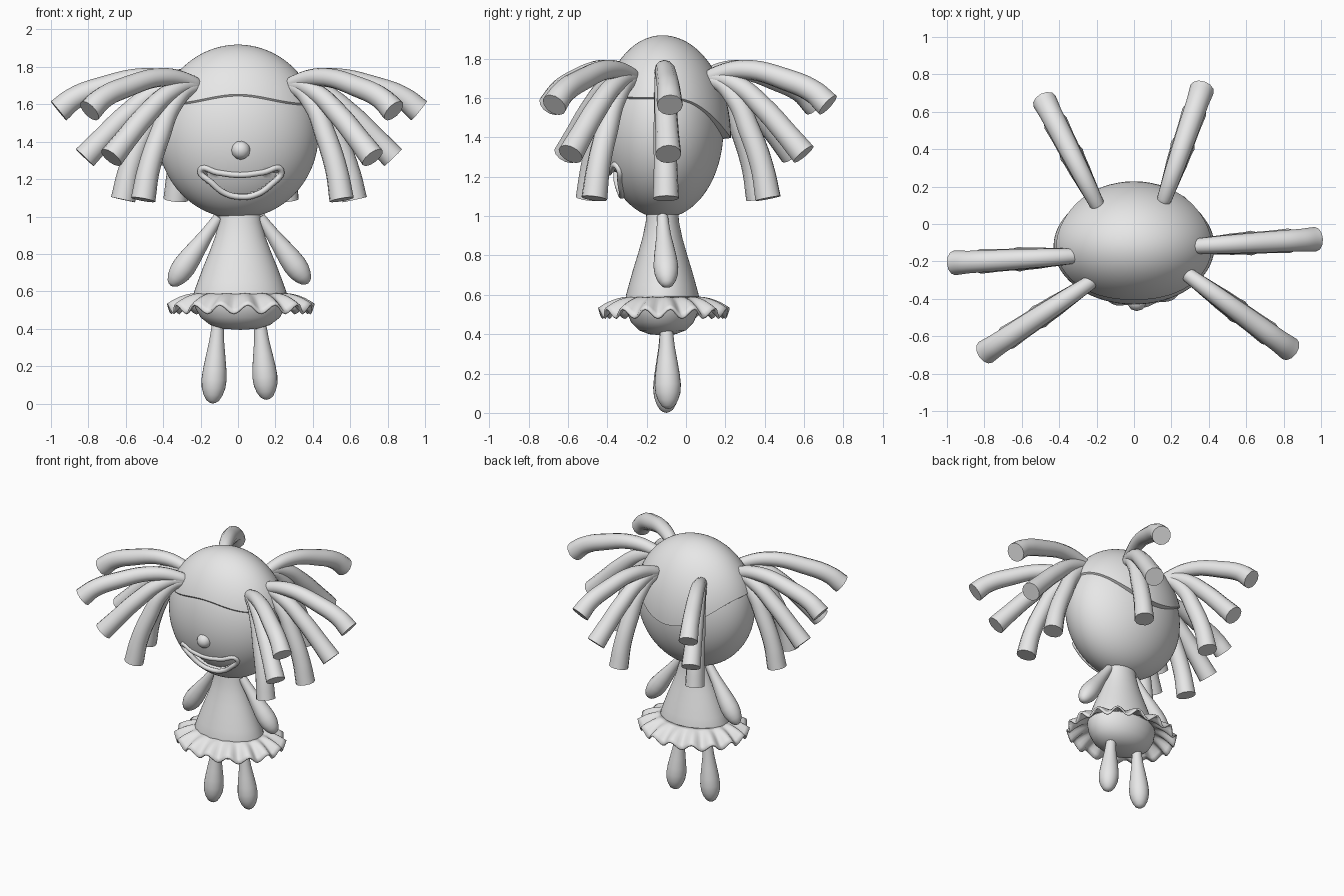
import bpy, bmesh
from math import sin, cos, pi, sqrt, acos
from mathutils import Vector

if "Cube" in bpy.data.objects:
    bpy.data.objects.remove(bpy.data.objects["Cube"])

GREY = (0.8, 0.8, 0.8, 1)
mat = bpy.data.materials.new("plain_grey")
mat.use_nodes = True
mat.diffuse_color = GREY
mat.node_tree.nodes["Principled BSDF"].inputs["Base Color"].default_value = GREY

HEAD = Vector((0.0, -0.12, 1.44))
RX, RY, UP, DOWN = 0.43, 0.31, 0.465, 0.45


def finish(ob, angle=0.8):
    """Give the object its colour and smooth shading."""
    ob.data.materials.clear()
    ob.data.materials.append(mat)
    bpy.ops.object.select_all(action="DESELECT")
    bpy.context.view_layer.objects.active = ob
    ob.select_set(True)
    bpy.ops.object.shade_smooth_by_angle(angle=angle)
    return ob


def surface(name, nu, nv, point):
    """Closed band of quads: point(angle, v) with v from 0 to 1."""
    bm = bmesh.new()
    rows = [[bm.verts.new(point(2 * pi * i / nu, j / nv)) for i in range(nu)]
            for j in range(nv + 1)]
    for a, b in zip(rows, rows[1:]):
        for i in range(nu):
            k = (i + 1) % nu
            bm.faces.new((a[i], a[k], b[k], b[i]))
    bmesh.ops.remove_doubles(bm, verts=bm.verts, dist=0.0002)
    bmesh.ops.recalc_face_normals(bm, faces=bm.faces)
    mesh = bpy.data.meshes.new(name)
    bm.to_mesh(mesh)
    bm.free()
    ob = bpy.data.objects.new(name, mesh)
    bpy.context.collection.objects.link(ob)
    return finish(ob)


def tube(name, points, radii, cyclic=False):
    """Smooth tube through the points with a radius at each."""
    cu = bpy.data.curves.new(name, "CURVE")
    cu.dimensions = "3D"
    cu.bevel_depth = 1
    cu.bevel_resolution = 4
    cu.resolution_u = 6
    cu.use_fill_caps = True
    sp = cu.splines.new("BEZIER")
    sp.bezier_points.add(len(points) - 1)
    sp.use_cyclic_u = cyclic
    for bp, p, r in zip(sp.bezier_points, points, radii):
        bp.co, bp.radius = p, r
        bp.handle_left_type = bp.handle_right_type = "AUTO"
    ob = bpy.data.objects.new(name, cu)
    bpy.context.collection.objects.link(ob)
    bpy.ops.object.select_all(action="DESELECT")
    bpy.context.view_layer.objects.active = ob
    ob.select_set(True)
    bpy.ops.object.convert(target="MESH")
    return finish(bpy.context.view_layer.objects.active)


def sample(profile, v):
    """Point on a polyline profile, v from 0 to 1."""
    f = v * (len(profile) - 1)
    i = min(int(f), len(profile) - 2)
    return Vector(profile[i]).lerp(Vector(profile[i + 1]), f - i)


# Head with a sunken smiling mouth
def in_mouth(x, z):
    x -= 0.015
    return abs(x) < 0.2 and 1.11 + 2.6 * x * x < z < 1.225 + 0.5 * x * x


def head_point(a, v):
    t = pi * v
    c = cos(t)
    p = HEAD + Vector((RX * sin(t) * cos(a), RY * sin(t) * sin(a), c * (UP if c > 0 else DOWN)))
    if p.y < HEAD.y and in_mouth(p.x, p.z):
        p.y += 0.045
    return p


surface("head", 112, 80, head_point)


def on_face(x, z, out=0.0):
    q = 1 - (x / RX) ** 2 - ((z - HEAD.z) / DOWN) ** 2
    return Vector((x, HEAD.y - RY * sqrt(q) - out, z))


lip_line = [(-0.2, 1.25), (-0.11, 1.235), (0.01, 1.222), (0.13, 1.235), (0.23, 1.25),
            (0.17, 1.165), (0.09, 1.115), (0.01, 1.105), (-0.07, 1.125), (-0.14, 1.18)]
tube("lips", [on_face(x, z) for x, z in lip_line], [0.016] * len(lip_line), True)

# Nose
bpy.ops.mesh.primitive_ico_sphere_add(subdivisions=2, radius=0.052,
                                      location=on_face(0.015, 1.355, -0.01))
nose = bpy.context.object
nose.name = "nose"
finish(nose)


# Hair cap: wavy fringe in front, a deeper bulging lobe at the back
def hair_point(a, v):
    front, back = max(0, -sin(a)), max(0, sin(a))
    edge = 1.59 + 0.05 * front ** 6 - 0.2 * back ** 3
    drop = edge - HEAD.z
    c_end = drop / (UP if drop > 0 else DOWN)
    t = acos(c_end) * min(1, v * 1.06)
    c = cos(t)
    grow = 1.03 if v < 0.96 else 0.97
    grow += 0.09 * back ** 4 * max(0, 1 - c) * (v < 0.96)
    return HEAD + Vector((RX * sin(t) * cos(a), RY * sin(t) * sin(a),
                          c * (UP if c > 0 else DOWN))) * grow


surface("hair_cap", 64, 28, hair_point)

# Hair locks: six clusters of three, each from a base toward a direction
TIERS = {
    "upper": [(-0.05, 1.69), (0, 1.715), (0.18, 1.745), (0.43, 1.69), (0.58, 1.63), (0.66, 1.565)],
    "middle": [(-0.05, 1.69), (0, 1.705), (0.14, 1.665), (0.3, 1.54), (0.42, 1.42), (0.52, 1.315)],
    "lower": [(-0.05, 1.68), (0, 1.69), (0.12, 1.6), (0.21, 1.43), (0.28, 1.25), (0.315, 1.09)],
}
LOCK_RADII = [0.032, 0.04, 0.049, 0.057, 0.06, 0.066]
CLUSTERS = {
    "left_front": ((0.30, -0.28), (0.82, -0.66)),
    "right_front": ((-0.245, -0.32), (-0.80, -0.69)),
    "left_side": ((0.31, -0.12), (1.0, -0.08)),
    "right_side": ((-0.30, -0.17), (-1.0, -0.21)),
    "left_back": ((0.165, 0.14), (0.36, 0.71)),
    "right_back": ((-0.20, 0.11), (-0.48, 0.66)),
}
for place, (base, tip) in CLUSTERS.items():
    base = Vector(base)
    way = (Vector(tip) - base).normalized()
    reach = 0.93 if "back" in place else 1.0
    for tier, path in TIERS.items():
        pts = []
        for r, z in path:
            p = base + way * r * reach
            pts.append((p.x, p.y, z))
        tube(f"{place}_{tier}_lock", pts, LOCK_RADII)

# Dress and rounded underside
BODY = [(0, 1.03), (0.107, 1.03), (0.113, 0.97), (0.135, 0.89), (0.165, 0.81), (0.198, 0.73),
        (0.228, 0.65), (0.246, 0.6), (0.252, 0.565), (0.24, 0.51), (0.212, 0.46),
        (0.16, 0.42), (0.09, 0.4), (0, 0.394)]


def body_point(a, v):
    r, z = sample(BODY, v)
    return Vector((0.012 + r * cos(a), -0.12 + 0.75 * r * sin(a), z))


surface("dress", 48, len(BODY) - 1, body_point)


# Ruffled skirt
def skirt_point(a, v):
    wave = sin(16 * a) * v
    out = 0.145 * v + 0.008 * wave
    return Vector((0.015 + (0.24 + out) * cos(a), -0.112 + (0.18 + out) * sin(a),
                   0.585 - 0.03 * v - 0.05 * v * v + 0.024 * wave))


skirt = surface("skirt", 128, 6, skirt_point)
thick = skirt.modifiers.new("thickness", "SOLIDIFY")
thick.thickness = 0.012
thick.offset = 0

# Teardrop limbs
DROP = [(0, 0), (0.45, 0.01), (0.5, 0.12), (0.6, 0.28), (0.78, 0.45), (0.93, 0.6), (1, 0.72),
        (0.94, 0.82), (0.76, 0.9), (0.5, 0.965), (0.25, 0.99), (0, 1)]


def limb(name, top, bottom, radius):
    top, bottom = Vector(top), Vector(bottom)
    axis = bottom - top
    turn = axis.to_track_quat("Z", "Y")

    def point(a, v):
        r, t = sample(DROP, v)
        return top + axis * t + turn @ Vector((cos(a), sin(a), 0)) * r * radius

    surface(name, 24, len(DROP) - 1, point)


limb("left_arm", (0.115, -0.12, 1.0), (0.375, -0.095, 0.642), 0.063)
limb("right_arm", (-0.1, -0.12, 1.0), (-0.36, -0.095, 0.63), 0.063)
limb("left_leg", (0.115, -0.1, 0.46), (0.155, -0.09, 0.02), 0.067)
limb("right_leg", (-0.105, -0.1, 0.46), (-0.137, -0.1, 0.0), 0.067)
